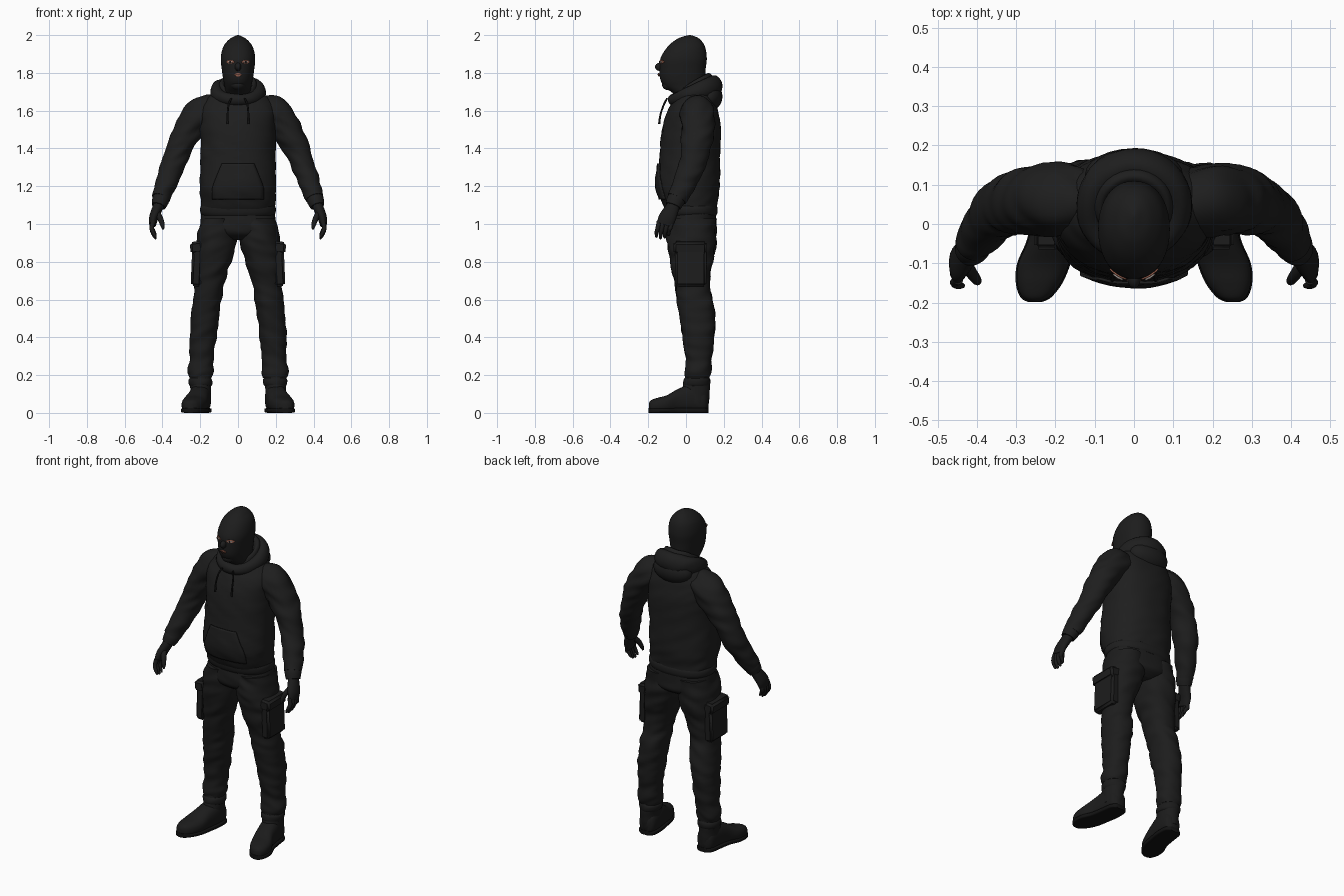
import bpy, bmesh, math
from mathutils import Vector, Matrix, noise
from mathutils.bvhtree import BVHTree

if "Cube" in bpy.data.objects:
    bpy.data.objects.remove(bpy.data.objects["Cube"])

X, Y, Z = Vector((1, 0, 0)), Vector((0, 1, 0)), Vector((0, 0, 1))


def material(name, r, g, b):
    mat = bpy.data.materials.new(name)
    mat.use_nodes = True
    mat.diffuse_color = (r, g, b, 1)
    bsdf = mat.node_tree.nodes["Principled BSDF"]
    bsdf.inputs["Base Color"].default_value = (r, g, b, 1)
    bsdf.inputs["Roughness"].default_value = 0.9
    return mat


HOODIE = material("black hoodie cloth", .013, .013, .013)
TROUSERS = material("black trouser cloth", .012, .012, .012)
MASK = material("black knitted mask", .012, .012, .012)
LEATHER = material("black leather", .011, .011, .011)
RUBBER = material("black rubber", .006, .006, .006)
SKIN = material("skin", .3, .11, .07)
EYE = material("eye white", .45, .4, .37)
IRIS = material("dark iris", .02, .012, .01)


def finish(name, bm, mat, angle=50):
    bmesh.ops.recalc_face_normals(bm, faces=bm.faces)
    mesh = bpy.data.meshes.new(name)
    bm.to_mesh(mesh)
    bm.free()
    mesh.materials.append(mat)
    obj = bpy.data.objects.new(name, mesh)
    bpy.context.collection.objects.link(obj)
    bpy.ops.object.select_all(action='DESELECT')
    obj.select_set(True)
    bpy.context.view_layer.objects.active = obj
    bpy.ops.object.shade_smooth_by_angle(angle=math.radians(angle))
    return obj


def smooth_sections(sections, steps):
    """Catmull-Rom interpolation of (x, y, z, radius_u, radius_v) sections."""
    out, last = [], len(sections) - 1
    for i in range(last):
        a, b, c, d = (sections[max(0, min(last, j))] for j in range(i - 1, i + 3))
        for s in range(steps):
            t = s / steps
            out.append([.5 * (2 * q + (r - p) * t + (2 * p - 5 * q + 4 * r - w) * t * t
                              + (3 * q - p - 3 * r + w) * t ** 3)
                        for p, q, r, w in zip(a, b, c, d)])
    return out + [list(sections[-1])]


def loft(name, sections, mat, side=1, axes=None, ref=Y, power=2.0, folds=0.0,
         steps=6, sides=32, closed=False):
    """Skin elliptical rings along a path; axes fixes the ring plane."""
    rings = sections if closed else smooth_sections(sections, steps)
    bm, loops, count = bmesh.new(), [], len(rings)
    for i, (x, y, z, ru, rv) in enumerate(rings):
        if axes:
            u, v = axes
        else:
            nxt = rings[(i + 1) % count] if closed else rings[min(i + 1, count - 1)]
            prv = rings[i - 1] if closed else rings[max(i - 1, 0)]
            t = (Vector(nxt[:3]) - Vector(prv[:3])).normalized()
            u = (ref - t * ref.dot(t)).normalized()
            v = t.cross(u)
        loop = []
        for k in range(sides):
            a = 2 * math.pi * k / sides
            cu, sv = math.cos(a), math.sin(a)
            off = (u * ru * math.copysign(abs(cu) ** (2 / power), cu)
                   + v * rv * math.copysign(abs(sv) ** (2 / power), sv))
            p = Vector((x, y, z)) + off
            # cloth folds run mostly around the limb
            n = noise.noise(Vector((p.x * 9 + side, p.y * 9, p.z * 24 + p.x * 12)))
            p += off * folds * n
            loop.append(bm.verts.new((p.x * side, p.y, max(p.z, 0))))
        loops.append(loop)
    for i in range(count if closed else count - 1):
        a, b = loops[i], loops[(i + 1) % count]
        for k in range(sides):
            m = (k + 1) % sides
            bm.faces.new((a[k], a[m], b[m], b[k]))
    if not closed:
        bm.faces.new(loops[0])
        bm.faces.new(loops[-1])
    return finish(name, bm, mat)


def ellipsoid(name, centre, radii, mat):
    bm = bmesh.new()
    bmesh.ops.create_uvsphere(bm, u_segments=24, v_segments=14, radius=1)
    bmesh.ops.transform(bm, matrix=Matrix.LocRotScale(Vector(centre), None, Vector(radii)),
                        verts=bm.verts)
    return finish(name, bm, mat)


def soft_box(name, centre, size, mat, tilt=0.0):
    bm = bmesh.new()
    bmesh.ops.create_cube(bm, size=1)
    bmesh.ops.scale(bm, vec=size, verts=bm.verts)
    bmesh.ops.bevel(bm, geom=bm.edges[:], offset=.012, segments=3, affect='EDGES')
    bmesh.ops.transform(bm, matrix=Matrix.Translation(centre) @ Matrix.Rotation(tilt, 4, 'Y'),
                        verts=bm.verts)
    return finish(name, bm, mat)


def plate(name, target, rows, mat, lift, centre_x=0.0, columns=12):
    """Thin plate laid over the front of target; rows are (z, half width)."""
    tree = BVHTree.FromPolygons([v.co for v in target.data.vertices],
                                [p.vertices for p in target.data.polygons])
    bm, grid = bmesh.new(), []
    for z, half in smooth_sections(rows, 4):
        row = []
        for k in range(columns + 1):
            x = centre_x + half * (2 * k / columns - 1)
            hit = tree.ray_cast(Vector((x, -1, z)), Y)[0]
            row.append(bm.verts.new((x, hit.y - lift, z)))
        grid.append(row)
    for a, b in zip(grid, grid[1:]):
        for k in range(columns):
            bm.faces.new((a[k], a[k + 1], b[k + 1], b[k]))
    obj = finish(name, bm, mat)
    rim = obj.modifiers.new("thickness", 'SOLIDIFY')
    rim.thickness = lift
    rim.offset = 0
    return obj


# Hoodie body, hem and front pouch
FLAT = (X, Y)
body = loft("hoodie_body", [
    (0, .03, 1.07, .19, .135), (0, .02, 1.11, .198, .145), (0, .012, 1.2, .202, .165),
    (0, .02, 1.35, .198, .16), (0, .028, 1.5, .2, .155), (0, .036, 1.6, .2, .132),
    (0, .043, 1.65, .18, .11), (0, .05, 1.695, .13, .09), (0, .05, 1.73, .08, .07)],
    HOODIE, axes=FLAT, power=2.3, folds=.035, sides=56)
loft("hoodie_hem", [(0, .03, 1.045, .19, .13), (0, .03, 1.06, .199, .137),
                    (0, .028, 1.085, .2, .139), (0, .025, 1.1, .192, .135)],
     HOODIE, axes=FLAT, power=2.3, steps=3, sides=56)
plate("front_pouch", body, [(1.13, .135), (1.19, .135), (1.26, .11), (1.32, .085)], HOODIE, .007)

# Lowered hood: thick collar roll, inner lining and hanging back
def hood_roll(name, rx, ry, drop, tube, height):
    path = []
    for i in range(40):
        a = 2 * math.pi * i / 40
        s = math.sin(a)
        path.append((rx * math.cos(a), .04 + ry * s, 1.692 - drop + .035 * s,
                     height + .015 * s, tube + .008 * s))
    loft(name, path, HOODIE, ref=Z, folds=.12, sides=20, closed=True)


hood_roll("hood_collar", .112, .108, 0, .036, .045)
hood_roll("hood_lining", .085, .082, -.012, .018, .045)
ellipsoid("hood_back", (0, .125, 1.675), (.125, .068, .075), HOODIE)

# Masked head
head = loft("masked_head", [
    (0, .03, 1.62, .07, .072), (0, .022, 1.68, .068, .08), (0, -.008, 1.725, .07, .103),
    (0, -.018, 1.765, .078, .118), (0, -.018, 1.82, .086, .122), (0, -.012, 1.88, .091, .122),
    (0, .002, 1.94, .077, .098), (0, .012, 1.978, .046, .062), (0, .018, 1.995, .016, .024),
    (0, .02, 2.0, .002, .003)], MASK, axes=FLAT, power=2.15, sides=40)
ellipsoid("nose", (0, -.137, 1.832), (.017, .027, .022), MASK)
ellipsoid("chin", (0, -.092, 1.738), (.04, .035, .03), MASK)
plate("mouth", head, [(1.781, .006), (1.787, .017), (1.793, .017), (1.799, .006)], SKIN, .005)
plate("lip_gap", head, [(1.788, .012), (1.791, .012)], IRIS, .009)

TWO_SIDES = ((1, "left"), (-1, "right"))
for side, label in TWO_SIDES:
    # Eye opening with the eye inside it
    for part, half, tall, mat, lift in (("eye_opening", .021, .009, SKIN, .004),
                                        ("eyeball", .012, .0045, EYE, .007),
                                        ("iris", .0045, .0045, IRIS, .0095)):
        plate(f"{label}_{part}", head,
              [(1.858 - tall, half * .4), (1.858, half), (1.858 + tall, half * .4)],
              mat, lift, centre_x=side * .04)

    # Drawstring
    loft(f"{label}_drawstring", [(.035, -.1, 1.665, .005, .005), (.05, -.118, 1.63, .005, .005),
                                 (.055, -.135, 1.58, .005, .005), (.055, -.142, 1.53, .006, .006)],
         RUBBER, side, ref=X, steps=4, sides=8)

    # Sleeve and ribbed cuff
    loft(f"{label}_sleeve", [
        (.11, .05, 1.605, .075, .075), (.19, .06, 1.585, .09, .088), (.255, .062, 1.505, .086, .08),
        (.31, .05, 1.4, .078, .07), (.348, .028, 1.3, .07, .062), (.385, -.015, 1.2, .06, .055),
        (.408, -.05, 1.135, .05, .046)], HOODIE, side, folds=.14, steps=9)
    loft(f"{label}_cuff", [(.402, -.04, 1.15, .046, .044), (.41, -.055, 1.125, .048, .045),
                           (.42, -.068, 1.095, .042, .038)], HOODIE, side, steps=4)

    # Gloved hand
    loft(f"{label}_palm", [(.415, -.06, 1.11, .032, .028), (.432, -.08, 1.07, .04, .027),
                           (.447, -.1, 1.03, .046, .024), (.452, -.112, .995, .042, .018)],
         LEATHER, side, steps=4, sides=20)
    for i, finger in enumerate(("index", "middle", "ring", "little")):
        y, reach = -.143 + i * .022, (.008, 0, .004, .018)[i]
        loft(f"{label}_{finger}_finger", [
            (.448, y, 1.015, .012, .013), (.457, y - .006, .98, .012, .012),
            (.45, y - .012, .95 + reach, .011, .011), (.437, y - .014, .925 + reach, .007, .007),
            (.434, y - .014, .92 + reach, .002, .002)], LEATHER, side, steps=3, sides=10)
    loft(f"{label}_thumb", [(.43, -.1, 1.06, .017, .017), (.412, -.128, 1.03, .015, .015),
                            (.4, -.144, .995, .012, .012), (.396, -.15, .972, .005, .005)],
         LEATHER, side, steps=4, sides=12)

    # Trouser leg gathered over the boot
    loft(f"{label}_trouser_leg", [
        (.1, .032, 1.03, .095, .128), (.112, .03, .92, .108, .13), (.133, .028, .8, .096, .113),
        (.152, .032, .68, .078, .092), (.17, .055, .55, .075, .098), (.185, .067, .4, .07, .084),
        (.192, .067, .28, .064, .07), (.197, .062, .215, .07, .068), (.197, .06, .185, .06, .062)],
        TROUSERS, side, axes=FLAT, power=2.2, folds=.11, steps=9)

    # Cargo pocket with flap
    soft_box(f"{label}_cargo_pocket", (side * .219, .025, .77), (.055, .165, .2), TROUSERS, side * -.04)
    soft_box(f"{label}_pocket_flap", (side * .22, .022, .875), (.066, .175, .065), TROUSERS, side * .1)

    # Boot: shaft, top roll, foot and sole
    loft(f"{label}_boot_shaft", [(.199, .05, .05, .054, .07), (.199, .052, .12, .055, .073),
                                 (.198, .058, .17, .058, .066), (.198, .06, .21, .057, .062)],
         LEATHER, side, axes=FLAT, folds=.06)
    loft(f"{label}_boot_roll", [(.198, .056, .135, .05, .06), (.198, .056, .15, .062, .07),
                                (.198, .058, .175, .063, .07), (.198, .06, .19, .05, .06)],
         LEATHER, side, axes=FLAT, folds=.08, steps=4)
    foot = [(.195, .118, .055, .026, .04), (.196, .095, .065, .05, .065), (.2, .03, .075, .057, .075),
            (.212, -.04, .064, .058, .064), (.23, -.1, .047, .065, .047), (.242, -.15, .04, .056, .04),
            (.25, -.185, .034, .036, .033), (.252, -.197, .03, .014, .022)]
    loft(f"{label}_boot_foot", foot, LEATHER, side, axes=(X, Z), power=2.5, sides=28)
    loft(f"{label}_boot_sole", [(x, y * 1.01, .013, w + .003, .013) for x, y, _, w, _ in foot],
         RUBBER, side, axes=(X, Z), power=5, sides=28)

# Trouser seat joining both legs
loft("trouser_seat", [(0, .035, 1.09, .185, .122), (0, .032, 1.0, .198, .13),
                      (0, .034, .95, .17, .125), (0, .034, .915, .08, .08)],
     TROUSERS, axes=FLAT, power=2.3, folds=.03, sides=48)
